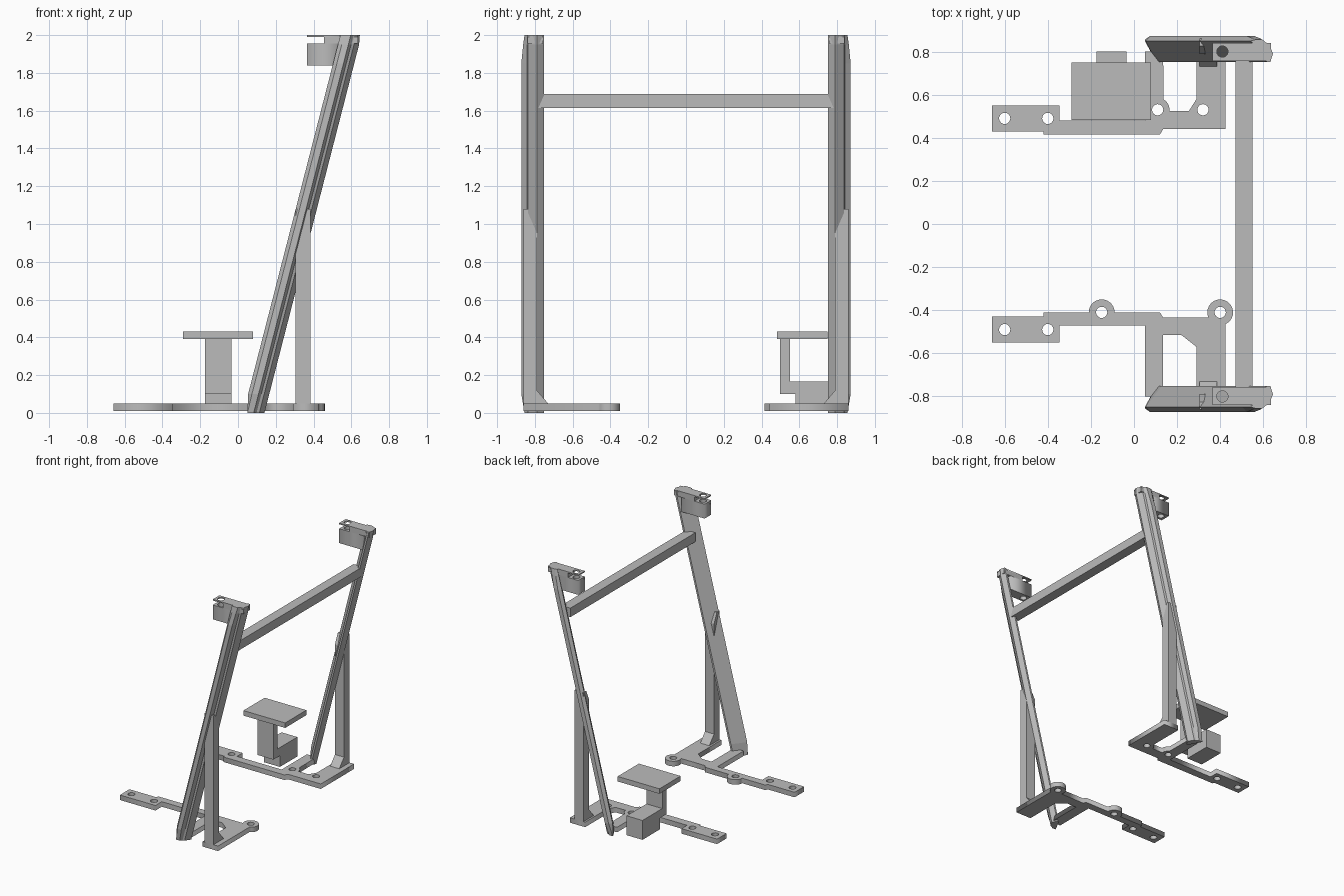
import bpy
import bmesh
import math

cube = bpy.data.objects.get("Cube")
if cube:
    bpy.data.objects.remove(cube, do_unlink=True)

GREY = (0.5, 0.5, 0.5, 1.0)
metal = bpy.data.materials.new("plain grey")
metal.use_nodes = True
metal.diffuse_color = GREY
metal.node_tree.nodes["Principled BSDF"].inputs["Base Color"].default_value = GREY


def add_mesh(name, mesh):
    obj = bpy.data.objects.new(name, mesh)
    bpy.context.scene.collection.objects.link(obj)
    mesh.materials.clear()
    mesh.materials.append(metal)
    return obj


def loft(name, rings):
    """Closed solid through rings of equal point count."""
    bm = bmesh.new()
    loops = [[bm.verts.new(p) for p in ring] for ring in rings]
    n = len(loops[0])
    for a, b in zip(loops, loops[1:]):
        for i in range(n):
            j = (i + 1) % n
            bm.faces.new((a[i], a[j], b[j], b[i]))
    bm.faces.new(loops[0])
    bm.faces.new(loops[-1])
    bmesh.ops.recalc_face_normals(bm, faces=bm.faces)
    mesh = bpy.data.meshes.new(name)
    bm.to_mesh(mesh)
    bm.free()
    return add_mesh(name, mesh)


def prism_x(name, profile, x0, x1):
    return loft(name, [[(x, y, z) for y, z in profile] for x in (x0, x1)])


def rect(a0, a1, b0, b1):
    return [(a0, b0), (a1, b0), (a1, b1), (a0, b1)]


def box(name, x0, x1, y0, y1, z0, z1):
    return prism_x(name, rect(y0, y1, z0, z1), x0, x1)


def arc(cx, cy, r, start, end, steps=16):
    angles = [math.radians(start + (end - start) * i / steps) for i in range(steps + 1)]
    return [(cx + r * math.cos(a), cy + r * math.sin(a)) for a in angles]


def plate(name, outline, holes, z0, z1, radius=0.026):
    """Flat plate with round holes, from a filled 2D curve."""
    curve = bpy.data.curves.new(name, "CURVE")
    curve.dimensions = "2D"
    curve.fill_mode = "BOTH"
    curve.extrude = (z1 - z0) / 2
    for pts in [outline] + [arc(x, y, radius, 0, 360, 24)[:-1] for x, y in holes]:
        spline = curve.splines.new("POLY")
        spline.points.add(len(pts) - 1)
        for p, (x, y) in zip(spline.points, pts):
            p.co = (x, y, 0, 1)
        spline.use_cyclic_u = True
    temp = bpy.data.objects.new(name + "_curve", curve)
    bpy.context.scene.collection.objects.link(temp)
    graph = bpy.context.evaluated_depsgraph_get()
    mesh = bpy.data.meshes.new_from_object(temp.evaluated_get(graph))
    bpy.data.objects.remove(temp, do_unlink=True)
    obj = add_mesh(name, mesh)
    obj.location.z = (z0 + z1) / 2
    return obj


# Front base plate with two round lugs and a forked foot
front_outline = (
    [(-0.66, -0.55), (-0.345, -0.55), (-0.345, -0.47), (0.05, -0.47), (0.05, -0.8),
     (0.135, -0.8), (0.135, -0.515), (0.22, -0.515), (0.29, -0.57), (0.29, -0.86), (0.425, -0.86)]
    + arc(0.4, -0.41, 0.06, -65, 203)
    + [(0.135, -0.433), (0.12, -0.41)]
    + arc(-0.15, -0.41, 0.06, 0, 180)
    + [(-0.42, -0.41), (-0.42, -0.43), (-0.66, -0.43)])
plate("front_base_plate", front_outline,
      [(-0.6, -0.49), (-0.4, -0.49), (-0.15, -0.41), (0.4, -0.41)], 0.01, 0.05)

# Back base plate
back_outline = (
    [(-0.66, 0.43), (-0.42, 0.43), (-0.42, 0.415), (0.12, 0.415), (0.135, 0.44), (0.425, 0.44),
     (0.425, 0.86), (0.29, 0.86), (0.29, 0.58), (0.255, 0.525)]
    + arc(0.11, 0.53, 0.055, -5, 60, 6)
    + [(0.135, 0.8), (0.05, 0.8), (0.05, 0.48), (-0.345, 0.48), (-0.345, 0.55), (-0.66, 0.55)])
plate("back_base_plate", back_outline,
      [(-0.6, 0.49), (-0.4, 0.49), (0.11, 0.53), (0.32, 0.53)], 0.01, 0.05)

# Leaning beam section: offset along x, distance from the centre plane
SECTION = [(0, 0.85), (0.02, 0.872), (0.055, 0.872), (0.07, 0.842), (0.085, 0.836),
           (0.112, 0.79), (0.09, 0.752), (0.075, 0.752)]


def beam_ring(z, side, outer):
    ring = []
    for dx, y in SECTION:
        x = min(0.645, max(0.05, 0.028 + 0.257 * z + dx))
        ring.append((x, side * min(y, outer), z))
    return ring


for label, side in (("front", -1), ("back", 1)):
    loft(label + "_leaning_beam",
         [beam_ring(z, side, outer) for z, outer in
          ((0, 0.855), (0.1, 0.872), (1.85, 0.872), (1.95, 0.862), (2.0, 0.855))])

    # Upright post with a gusset at its foot
    post = [(0.73, 0.05), (0.79, 0.12), (0.79, 1.0), (0.825, 1.08), (0.86, 1.08), (0.86, 0.05)]
    prism_x(label + "_post", [(side * y, z) for y, z in post], 0.305, 0.385)

    # Slotted bracket at the top
    near, far = sorted((side * 0.757, side * 0.84))
    hole = [(0.41, side * 0.8)]
    plate(label + "_bracket_block", rect(0.365, 0.57, near, far), hole, 1.84, 1.955)
    box(label + "_bracket_neck", 0.455, 0.635, near, far, 1.955, 1.99)
    plate(label + "_bracket_lip", rect(0.365, 0.635, near, far), hole, 1.99, 2.0)

# Crossbar between the beams
box("crossbar", 0.47, 0.55, -0.79, 0.79, 1.615, 1.687)

# Small raised table: stepped stand and top
stand = [(0.497, 0.1), (0.58, 0.1), (0.58, 0.01), (0.8, 0.01), (0.8, 0.165),
         (0.55, 0.165), (0.55, 0.39), (0.497, 0.39)]
prism_x("table_stand", stand, -0.175, -0.035)
box("table_top", -0.29, 0.08, 0.482, 0.75, 0.39, 0.43)
